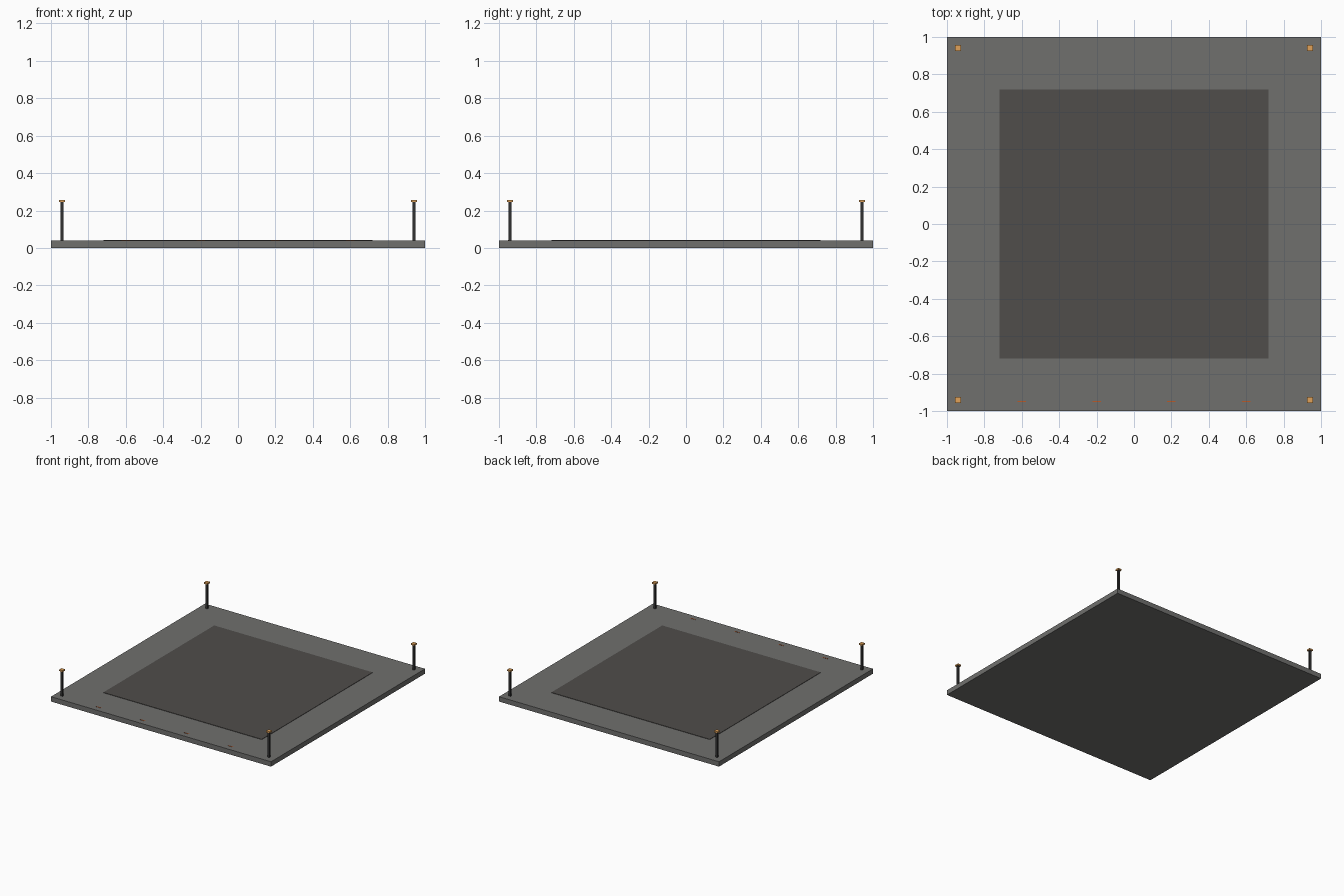
import bpy

if "Cube" in bpy.data.objects:
    bpy.data.objects.remove(bpy.data.objects["Cube"])


def material(name, rgb):
    m = bpy.data.materials.new(name)
    m.diffuse_color = (*rgb, 1)
    m.use_nodes = True
    m.node_tree.nodes["Principled BSDF"].inputs["Base Color"].default_value = m.diffuse_color
    return m


stone = material("slab_grey", (0.16, 0.16, 0.155))
dark = material("inset_dark", (0.08, 0.075, 0.07))
metal = material("post_dark", (0.03, 0.03, 0.03))
amber = material("lamp_amber", (0.75, 0.36, 0.1))
rust = material("mark_orange", (0.5, 0.1, 0.02))


def box(name, x, y, z0, z1, sx, sy, mat):
    bpy.ops.mesh.primitive_cube_add(size=1, location=(x, y, (z0 + z1) / 2))
    o = bpy.context.object
    o.name = name
    o.scale = (sx, sy, z1 - z0)
    bpy.ops.object.transform_apply(location=False, rotation=False, scale=True)
    o.data.materials.append(mat)
    return o


# Base slab and slightly raised centre panel
box("base_slab", 0, 0, 0, 0.04, 2, 2, stone)
box("centre_panel", 0, 0, 0.036, 0.043, 1.44, 1.44, dark)

# Corner posts with amber caps
for x in (-0.94, 0.94):
    for y in (-0.94, 0.94):
        box("corner_post", x, y, 0.036, 0.246, 0.016, 0.016, metal)
        box("post_cap", x, y, 0.245, 0.257, 0.032, 0.032, amber)

# Small edge marks along the front
for x in (-0.6, -0.2, 0.2, 0.6):
    box("edge_mark", x, -0.95, 0.037, 0.042, 0.045, 0.006, rust)
